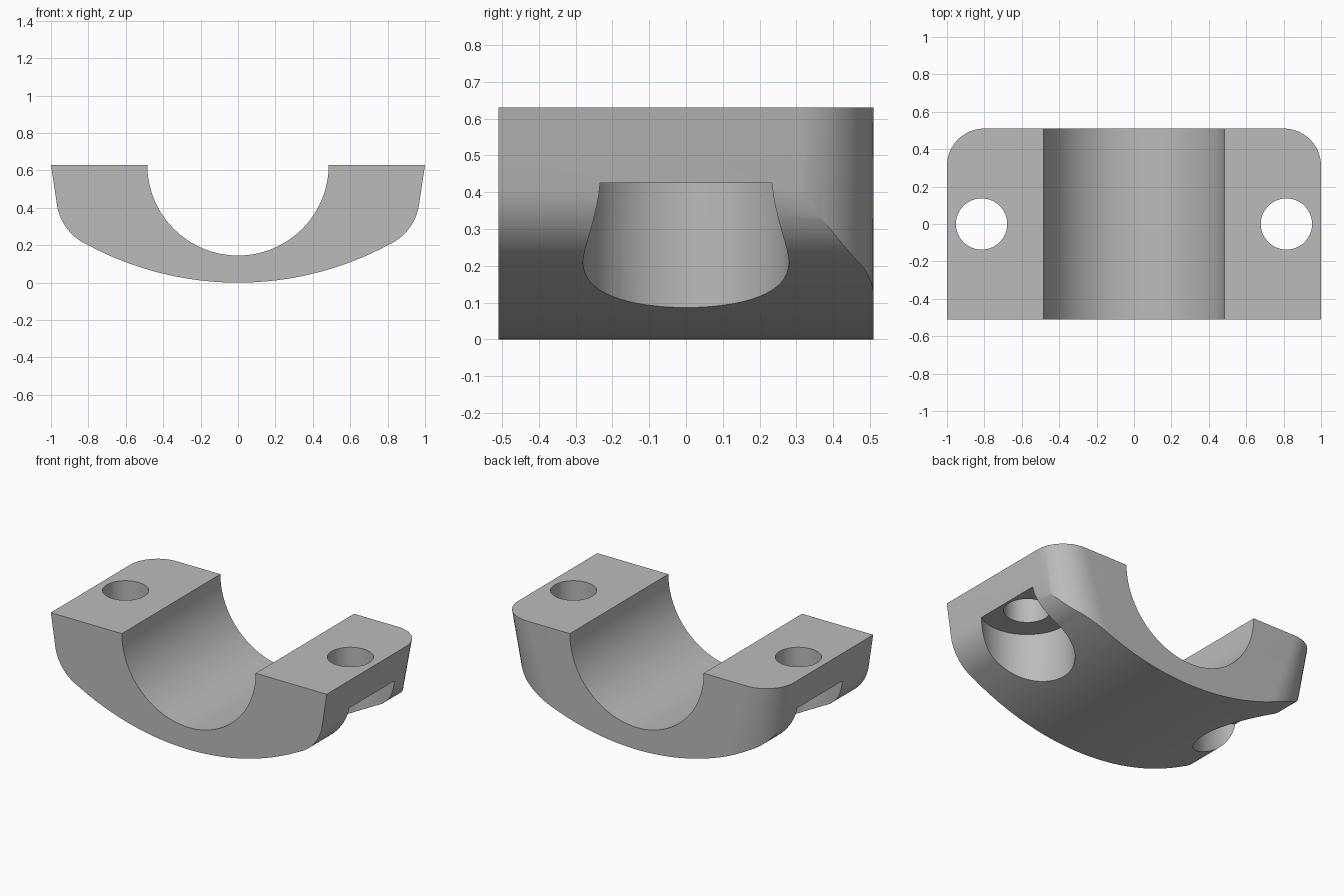
import bpy, bmesh
from math import sin, cos, radians, sqrt, pi

cube = bpy.data.objects.get("Cube")
if cube:
    bpy.data.objects.remove(cube, do_unlink=True)

TOP, HALF_DEPTH = 0.63, 0.51

grey = bpy.data.materials.new("plain grey")
grey.use_nodes = True
grey.diffuse_color = (0.5, 0.5, 0.5, 1)
grey.node_tree.nodes["Principled BSDF"].inputs["Base Color"].default_value = (0.5, 0.5, 0.5, 1)


def loft(name, lower, upper):
    """Solid between two matching closed rings of 3D points."""
    bm = bmesh.new()
    a = [bm.verts.new(p) for p in lower]
    b = [bm.verts.new(p) for p in upper]
    n = len(a)
    bm.faces.new(a[::-1])
    bm.faces.new(b)
    for i in range(n):
        j = (i + 1) % n
        bm.faces.new((a[i], a[j], b[j], b[i]))
    bmesh.ops.recalc_face_normals(bm, faces=bm.faces)
    mesh = bpy.data.meshes.new(name)
    bm.to_mesh(mesh)
    bm.free()
    mesh.materials.append(grey)
    obj = bpy.data.objects.new(name, mesh)
    bpy.context.collection.objects.link(obj)
    return obj


def arc(cx, cz, r, start, end, steps):
    angles = [radians(start + (end - start) * i / steps) for i in range(steps + 1)]
    return [(cx + r * cos(t), cz + r * sin(t)) for t in angles]


# Clamp body: tapered side, rounded shoulder, shallow belly, round bore
right = [(1, TOP)] + arc(0.691, 0.458, 0.28, -8.5, -62, 16)
belly = [(0.8 * (1 - i / 24), 1.7 - sqrt(1.7 ** 2 - (0.8 * (1 - i / 24)) ** 2))
         for i in range(25)]
right += belly
left = [(-x, z) for x, z in right[-2::-1]]
bore = arc(0, TOP, 0.485, 180, 360, 64)
outline = right + left + bore
body = loft("clamp_half", [(x, -HALF_DEPTH, z) for x, z in outline],
            [(x, HALF_DEPTH, z) for x, z in outline])

cutters = []


def corner_ring(side, z):
    """Cut outside the rounded back corner, widening toward the bottom."""
    drop = TOP - z
    edge = 1 - 0.15 * drop
    a, b = 0.2 + 0.19 * drop, 0.2 + 0.05 * drop
    cx, cy = edge - a, HALF_DEPTH - b
    ring = [(cx + a * cos(t), cy + b * sin(t))
            for t in (pi / 2 * i / 24 for i in range(25))]
    ring += [(cx, 0.7), (1.3, 0.7), (1.3, cy)]
    return [(side * x, y, z) for x, y in ring]


def round_cut(name, x, r, z0, z1):
    ring = [(x + r * cos(2 * pi * i / 64), r * sin(2 * pi * i / 64)) for i in range(64)]
    cutters.append(loft(name, [(*p, z0) for p in ring], [(*p, z1) for p in ring]))


# Bolt holes, bolt head recesses and rounded back corners on both sides
for side, label in ((1, "left"), (-1, "right")):
    round_cut(label + "_bolt_hole_cutter", side * 0.815, 0.137, -0.1, 0.8)
    round_cut(label + "_recess_cutter", side * 0.815, 0.28, -0.1, 0.425)
    cutters.append(loft(label + "_corner_cutter", corner_ring(side, -0.1),
                        corner_ring(side, 0.8)))

bpy.context.view_layer.objects.active = body
body.select_set(True)
for cutter in cutters:
    mod = body.modifiers.new(cutter.name, "BOOLEAN")
    mod.operation = "DIFFERENCE"
    mod.solver = "EXACT"
    mod.object = cutter
    bpy.ops.object.modifier_apply(modifier=mod.name)
for cutter in cutters:
    bpy.data.objects.remove(cutter, do_unlink=True)

bpy.ops.object.shade_smooth_by_angle(angle=radians(25))
